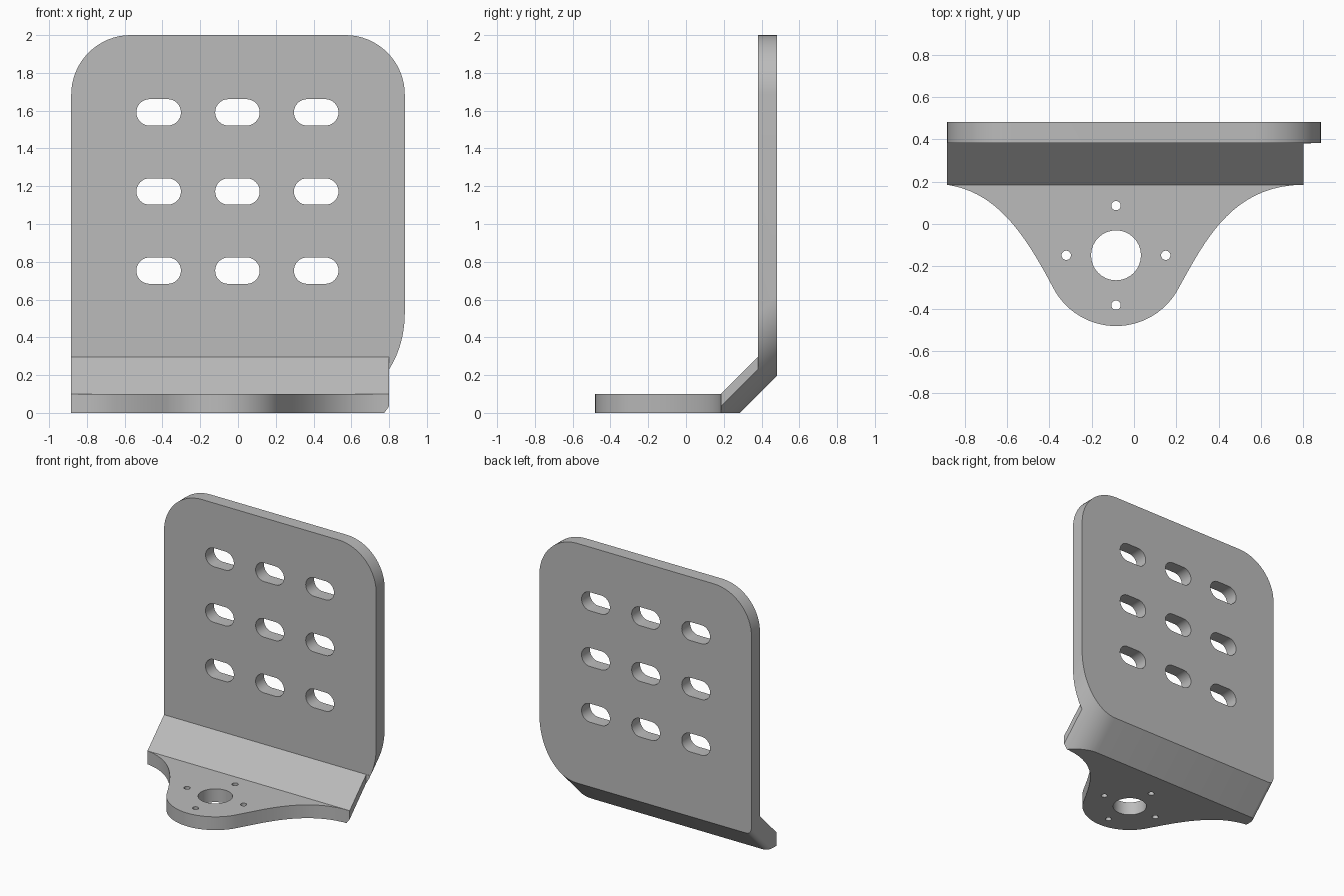
import bpy
import bmesh
from math import sin, cos, pi, radians, sqrt, atan2
from mathutils import Vector
from mathutils.geometry import interpolate_bezier

if "Cube" in bpy.data.objects:
    bpy.data.objects.remove(bpy.data.objects["Cube"])

HALF_W = 0.883      # half width of the upright plate
BACK = 0.482        # rear face
FRONT = BACK - 0.1  # front face of the upright plate
BEND = 0.185        # where the slope leaves the base
EAR_X = 0.80        # shorter side of the bend
BOSS = Vector((-0.085, -0.148))

steel = bpy.data.materials.new("light grey steel")
steel.use_nodes = True
GREY = (0.5, 0.5, 0.5, 1)
steel.diffuse_color = GREY
steel.node_tree.nodes["Principled BSDF"].inputs["Base Color"].default_value = GREY


def prism(name, points, place, start, end):
    """Extrude a 2D outline; place(u, v, depth) gives the 3D position."""
    bm = bmesh.new()
    a = [bm.verts.new(place(u, v, start)) for u, v in points]
    b = [bm.verts.new(place(u, v, end)) for u, v in points]
    bm.faces.new(a)
    bm.faces.new(b)
    for i in range(len(a)):
        j = (i + 1) % len(a)
        bm.faces.new((a[i], a[j], b[j], b[i]))
    bmesh.ops.recalc_face_normals(bm, faces=bm.faces)
    mesh = bpy.data.meshes.new(name)
    bm.to_mesh(mesh)
    bm.free()
    obj = bpy.data.objects.new(name, mesh)
    bpy.context.collection.objects.link(obj)
    return obj


def arc(cx, cy, r, a0, a1, n=16):
    return [(cx + r * cos(a0 + (a1 - a0) * i / n),
             cy + r * sin(a0 + (a1 - a0) * i / n)) for i in range(n + 1)]


def circle(cx, cy, r, n=32):
    return arc(cx, cy, r, 0, 2 * pi, n)[:-1]


def along_x(u, v, d):
    return (d, u, v)


def along_y(u, v, d):
    return (u, d, v)


def along_z(u, v, d):
    return (u, v, d)


def along_slope(u, v, d):
    # v is the distance above the sloping underside, d runs up the slope
    k = 1 / sqrt(2)
    return (u, BEND + 0.1 + (d - v) * k, (d + v) * k)


def cut(obj, cutter, operation):
    cutter.hide_render = True
    mod = obj.modifiers.new("cut", 'BOOLEAN')
    mod.operation = operation
    mod.solver = 'EXACT'
    mod.object = cutter
    bpy.context.view_layer.objects.active = obj
    bpy.ops.object.modifier_apply(modifier=mod.name)
    bpy.data.objects.remove(cutter)


# Bent sheet, extruded from its side profile
side = [(-BACK, 0), (BEND + 0.1, 0), (BACK, BACK - BEND - 0.1), (BACK, 2),
        (FRONT, 2), (FRONT, FRONT - BEND + 0.1), (BEND, 0.1), (-BACK, 0.1)]
bracket = prism("mounting_bracket", side, along_x, -HALF_W, HALF_W)
bracket.data.materials.append(steel)

# Rounded top corners of the upright plate
r = 0.315
front = ([(-1, -1), (1, -1), (1, 2 - r), (HALF_W, 2 - r)]
         + arc(HALF_W - r, 2 - r, r, 0, pi / 2)[1:]
         + arc(r - HALF_W, 2 - r, r, pi / 2, pi) + [(-1, 2 - r)])
cut(bracket, prism("top_rounding", front, along_y, -1, 1), 'INTERSECT')

# Edges of the slope: large round on one side, small on the other
r, s = 0.305, 0.04
slope = (arc(s - HALF_W, s, s, pi, 1.5 * pi, 6)
         + arc(HALF_W - r, r, r, -pi / 2, 0, 20)
         + [(HALF_W, 3), (-HALF_W, 3)])
cut(bracket, prism("slope_rounding", slope, along_slope, -3, 3), 'INTERSECT')

# Plan outline: round lug flaring out to the bend, with one shorter side
lug_r = BACK + BOSS.y
a = atan2(0.16, 0.305)
lug = arc(BOSS.x, BOSS.y, lug_r, pi + a, 2 * pi - a, 28)
right = interpolate_bezier(Vector(lug[-1]), Vector((0.33, -0.09)),
                           Vector((0.46, BEND)), Vector((EAR_X, BEND)), 20)
left = interpolate_bezier(Vector((-HALF_W, BEND)), Vector((-0.64, 0.15)),
                          Vector((-0.51, -0.06)), Vector(lug[0]), 20)
step = FRONT - 0.001
plan = (lug + [p.to_2d() for p in right[1:]]
        + [(EAR_X, step), (1, step), (1, 1), (-1, 1), (-1, BEND)]
        + [p.to_2d() for p in left[:-1]])
cut(bracket, prism("plan_outline", plan, along_z, -1, 3), 'INTERSECT')

# Nine slots in the upright plate
for col in (-1, 0, 1):
    for row in (-1, 0, 1):
        x, z = col * 0.417 - 0.003, 1.172 + row * 0.419
        slot = (arc(x + 0.048, z, 0.07, -pi / 2, pi / 2)
                + arc(x - 0.048, z, 0.07, pi / 2, 1.5 * pi))
        cut(bracket, prism("slot", slot, along_y, 0.3, 0.6), 'DIFFERENCE')

# Centre hole and four screw holes in the base
holes = [(BOSS.x, BOSS.y, 0.118)]
for i in range(4):
    holes.append((BOSS.x + 0.235 * cos(i * pi / 2),
                  BOSS.y + 0.235 * sin(i * pi / 2), 0.022))
for x, y, radius in holes:
    cut(bracket, prism("hole", circle(x, y, radius), along_z, -0.1, 0.2), 'DIFFERENCE')

bpy.ops.object.select_all(action='DESELECT')
bracket.select_set(True)
bpy.context.view_layer.objects.active = bracket
bpy.ops.object.shade_smooth_by_angle(angle=radians(30))
